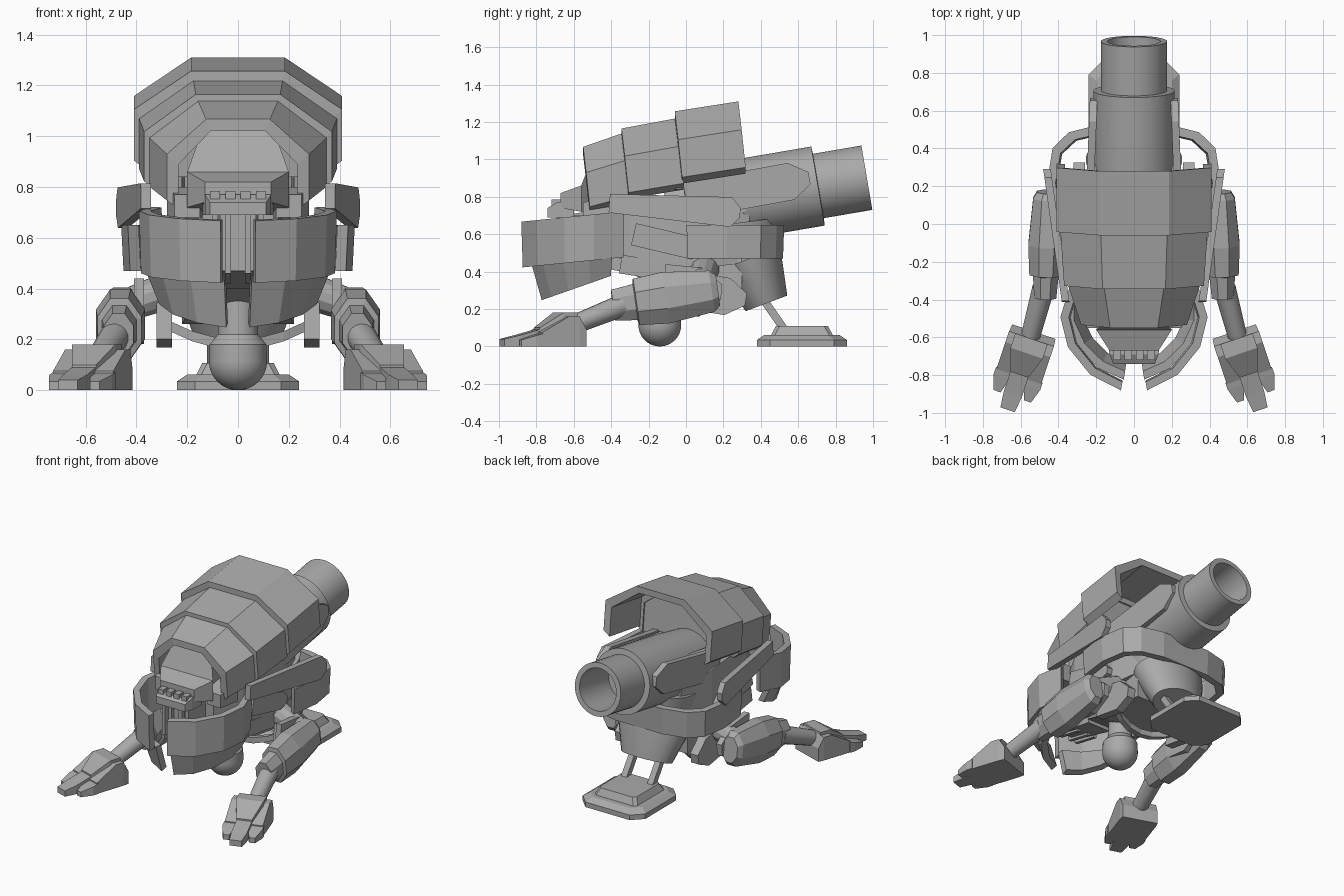
import bpy, bmesh
from math import sin, cos, pi, radians, copysign
from mathutils import Vector

if "Cube" in bpy.data.objects:
    bpy.data.objects.remove(bpy.data.objects["Cube"])

shade = .4
grey = bpy.data.materials.new("plain_grey")
grey.use_nodes = True
grey.diffuse_color = (shade, shade, shade, 1)
grey.node_tree.nodes["Principled BSDF"].inputs["Base Color"].default_value = grey.diffuse_color


def loft(name, rings, pair=False, smooth=False):
    """Bridge rings of equal size and cap both ends; a pair is mirrored left and right."""
    for prefix, side in (("left_", 1), ("right_", -1)) if pair else (("", 1),):
        bm = bmesh.new()
        loops = [[bm.verts.new((x * side, y, z)) for x, y, z in ring] for ring in rings]
        for near, far in zip(loops, loops[1:]):
            for i in range(len(near)):
                bm.faces.new((near[i - 1], near[i], far[i], far[i - 1]))
        bm.faces.new(loops[0])
        bm.faces.new(loops[-1])
        bmesh.ops.recalc_face_normals(bm, faces=bm.faces)
        mesh = bpy.data.meshes.new(prefix + name)
        bm.to_mesh(mesh)
        bm.free()
        mesh.materials.append(grey)
        if smooth:
            mesh.shade_smooth()
            mesh.set_sharp_from_angle(angle=radians(35))
        bpy.context.collection.objects.link(bpy.data.objects.new(prefix + name, mesh))


def tube(name, start, end, steps, sides=8, flat=1, **options):
    """Turned part: steps are (fraction along the axis, radius)."""
    start, end = Vector(start), Vector(end)
    axis = (end - start).normalized()
    across = Vector((1, 0, 0)) if abs(axis.x) < .01 else axis.cross(Vector((0, 0, 1))).normalized()
    up = across.cross(axis)
    angles = [2 * pi * (i + .5) / sides for i in range(sides)]
    loft(name, [[start.lerp(end, t) + (across * cos(a) * flat + up * sin(a)) * radius for a in angles]
                for t, radius in steps], **options)


def blocks(name, *sections, x=0, **options):
    """Rectangular sections along y: (y, half width, bottom, top)."""
    loft(name, [[(x - half, y, low), (x + half, y, low), (x + half, y, high), (x - half, y, high)]
                for y, half, low, high in sections], **options)


def slat(name, start, end, height, x, flare=1, lean=0, thick=.04):
    """Side plate with a pointed rear end, drifting outward along y."""
    start, end = Vector(start), Vector(end)
    along = (end - start).normalized()
    rise = Vector((-along.y, along.x)) * height / 2
    neck = end - along * height / 2
    outline = [start + rise, neck + rise * flare, end + rise * flare / 3,
               end - rise * flare / 3, neck - rise * flare, start - rise]
    loft(name, [[(x + depth + lean * y, y, z) for y, z in outline] for depth in (0, thick)], pair=True)


def arch(y, half, top):
    """Five-sided open arch section, leaning back towards its feet."""
    drop = (half + 1) / 4
    right = [(half, y + drop / 9, top - drop), (half, y + drop / 20, top - drop * .43), (half * .45, y, top)]
    return right + [(-px, py, pz) for px, py, pz in reversed(right)]


def shell(name, rear, front, wall=.045):
    edges = [arch(y, half - inset, top - inset)
             for (y, half, top), inset in ((rear, 0), (front, 0), (front, wall), (rear, wall))]
    loft(name, list(zip(*edges)))


def band(name, centre, size, sweep, top, bottom, steps=4, power=1, shrink=1, slopes=(0, 0), **options):
    """Upright wall swept round an ellipse; shrink draws in its lower edge."""
    first, last = sweep
    rings = []
    for i in range(steps + 1):
        angle = radians(first + (last - first) * i / steps)
        dx, dy = [copysign(abs(v) ** power, v) for v in (cos(angle), sin(angle))]

        def point(scale, wall, height, slope):
            y = (size[1] * scale - wall) * dy
            return ((size[0] * scale - wall) * dx, centre + y, height + slope * y)

        rings.append([point(1, 0, top, slopes[0]), point(shrink, 0, bottom, slopes[1]),
                      point(shrink, .045, bottom, slopes[1]), point(1, .045, top, slopes[0])])
    loft(name, rings, **options)


# Cannon with a hollow muzzle, cheek plates and mounts
tube("cannon_barrel", (0, -.1, .72), (0, .967, .902),
     [(0, .2), (.3, .215), (.755, .215), (.757, .175), (1, .175), (1, .14), (.7, .14)],
     sides=40, smooth=True)
slat("barrel_cheek", (0, .78), (.66, .9), .2, x=.22, lean=-.04)
slat("barrel_mount", (0, .75), (.35, .8), .25, x=.17)

# Overlapping back armour
shell("rear_shell", (.28, .41, 1.31), (-.06, .41, 1.257))
shell("middle_shell", (-.05, .39, 1.22), (-.345, .37, 1.165))
shell("front_shell", (-.34, .35, 1.14), (-.55, .28, 1.067))
loft("shell_bulkhead", [arch(y, .36, 1.18) for y in (-.1, -.06)])

# Head, mouth and throat
blocks("visor", (-.3, .14, .7, 1.05), (-.49, .135, .7, 1.04), (-.56, .2, .72, .86), (-.67, .13, .74, .82))
blocks("cheek_bar", (-.4, .08, .68, .8), (-.55, .05, .68, .77), x=.2, pair=True)
blocks("mouth", (-.6, .14, .69, .77), (-.69, .13, .69, .77), (-.74, .11, .69, .74))
for i in range(4):
    blocks("tooth_" + "abcd"[i], (-.67, .02, .74, .785), (-.72, .02, .74, .785), x=(i - 1.5) * .06)
blocks("throat", (-.35, .09, .4, .75), (-.66, .07, .47, .7))
for label, x in (("inner", .04), ("outer", .09)):
    blocks(label + "_throat_rib", (-.5, .012, .42, .7), (-.69, .012, .46, .7), x=x, pair=True)

# Jaw guards
band("upper_jaw_guard", -.5, (.39, .39), (28, -78), .705, .46, power=1.1, slopes=(.1, .1),
     shrink=.98, pair=True)
band("lower_jaw_guard", -.45, (.37, .38), (10, -80), .47, .36, power=1.1, slopes=(.1, .35),
     shrink=.86, pair=True)

# Torso and side blades
blocks("torso", (-.5, .16, .5, .74), (-.3, .25, .46, .8), (.1, .27, .42, .78), (.34, .2, .45, .7))
blocks("belly", (-.32, .12, .4, .5), (-.1, .2, .3, .5), (.3, .22, .26, .5))
slat("side_blade", (-.41, .765), (.29, .715), .1, x=.4, flare=1.6, lean=.14)
slat("rib_panel", (-.28, .6), (.1, .51), .12, x=.27)
slat("lower_rib", (-.35, .44), (.1, .37), .1, x=.22)
slat("hip_flap", (.02, .3), (.32, .25), .2, x=.26, thick=.06)

# Waist and pelvis
band("waist_band", .2, (.46, .33), (-25, 205), .65, .47, steps=9, power=.6, shrink=.98)
tube("waist_drum", (0, .27, .66), (0, .3, .42), [(0, .24), (1, .2)], sides=24, smooth=True)
tube("pelvis_cup", (0, .34, .47), (0, .43, .23), [(0, .17), (.3, .16), (1, .12)],
     sides=24, flat=1.5, smooth=True)

# Belly ball with its neck, and the curved bar behind it
ball = .115
tube("ball", (0, -.14, 0), (0, -.14, .4),
     [((1 - cos(a)) * ball / .4, max(sin(a), .02) * ball) for a in [pi * i / 20 for i in range(11)]]
     + [(.45, .112), (.55, .08), (1, .07)], sides=32, smooth=True)
loft("belly_bar", [[(x, .05 + x * x + a, .18 + x * x + b)
                    for a, b in ((-.02, -.02), (.02, -.02), (.02, .02), (-.02, .02))]
                   for x in [i * .09 for i in range(-3, 4)]])

# Arms
tube("shoulder", (.2, .1, .42), (.45, .08, .33), [(0, .08), (1, .065)], sides=12, pair=True)
tube("arm_sleeve", (.455, .17, .3), (.47, -.39, .22),
     [(0, .09), (.06, .12), (.5, .15), (.78, .135), (.79, .105), (1, .09)], flat=.7, pair=True)
slat("elbow_guard", (-.12, .32), (.19, .29), .24, x=.37)
tube("forearm", (.48, -.34, .22), (.56, -.64, .1), [(0, .06), (1, .05)], sides=16, pair=True, smooth=True)


def hand_part(name, offset, *sections):
    """Piece of the turned-out hand: sections are (distance from wrist, half width, top)."""
    wrist, forward, outward = Vector((.53, -.57, 0)), Vector((.32, -.95, 0)), Vector((.95, .32, 0))
    rings = []
    for distance, half, top in sections:
        base = wrist + forward * distance
        rings.append([base + outward * (offset + s * half) + Vector((0, 0, z))
                      for s, z in ((-1, 0), (1, 0), (1, top), (-1, top))])
    loft(name, rings, pair=True)


hand_part("palm", 0, (0, .12, .09), (.04, .125, .16), (.1, .125, .16), (.25, .125, .075))
hand_part("knuckle", 0, (.04, .09, .18), (.12, .09, .18), (.24, .05, .1))
hand_part("middle_finger", 0, (.24, .05, .09), (.35, .05, .06), (.435, .04, .04))
for label, offset in (("inner", -.085), ("outer", .085)):
    hand_part(label + "_finger", offset, (.24, .045, .07), (.28, .045, .06), (.36, .02, .035))

# Rear struts and foot
tube("strut", (.1, .38, .3), (.1, .54, .07), [(0, .03), (1, .03)], sides=4, pair=True)


def footprint(half, chamfer, z):
    short = half - chamfer
    corner = [(half, -short), (half, short), (short, half), (-short, half)]
    return [(s * x, .62 + s * y, z) for s in (1, -1) for x, y in corner]


loft("foot_plate", [footprint(.24, .07, 0), footprint(.24, .07, .035), footprint(.2, .06, .062)])
loft("foot_block", [footprint(.17, .02, .05), footprint(.14, .02, .108)])
